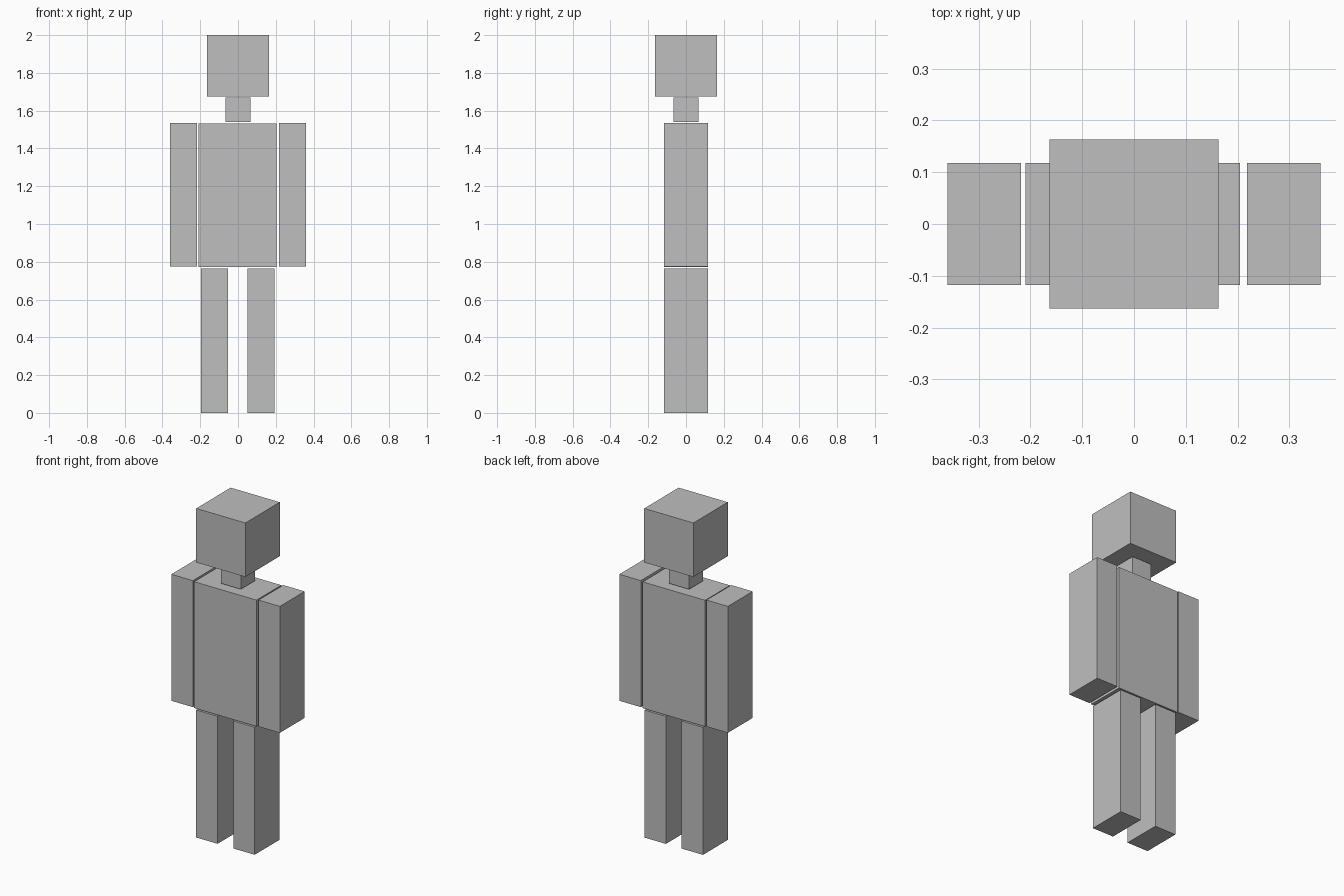
import bpy

if "Cube" in bpy.data.objects:
    bpy.data.objects.remove(bpy.data.objects["Cube"])

# One flat grey for the whole figure
grey = bpy.data.materials.new("light grey")
grey.diffuse_color = (0.52, 0.52, 0.52, 1.0)
grey.use_nodes = True
grey.node_tree.nodes["Principled BSDF"].inputs["Base Color"].default_value = grey.diffuse_color


def box(name, x, z_low, z_high, width, depth):
    """Plain box centred on y = 0, spanning z_low to z_high."""
    bpy.ops.mesh.primitive_cube_add(size=1, location=(x, 0, (z_low + z_high) / 2))
    part = bpy.context.object
    part.name = name
    part.scale = (width, depth, z_high - z_low)
    bpy.ops.object.transform_apply(location=False, rotation=False, scale=True)
    part.data.materials.append(grey)
    return part


# Head, neck and torso
box("head", 0, 1.676, 2.0, 0.326, 0.326)
box("neck", -0.001, 1.539, 1.671, 0.132, 0.132)
box("torso", -0.002, 0.773, 1.531, 0.414, 0.235)

# Arms and legs, one on each side
for side, sign in (("left", 1), ("right", -1)):
    box(side + "_arm", sign * 0.289, 0.776, 1.535, 0.142, 0.235)
    box(side + "_leg", sign * 0.123 - 0.001, 0.0, 0.765, 0.142, 0.235)
